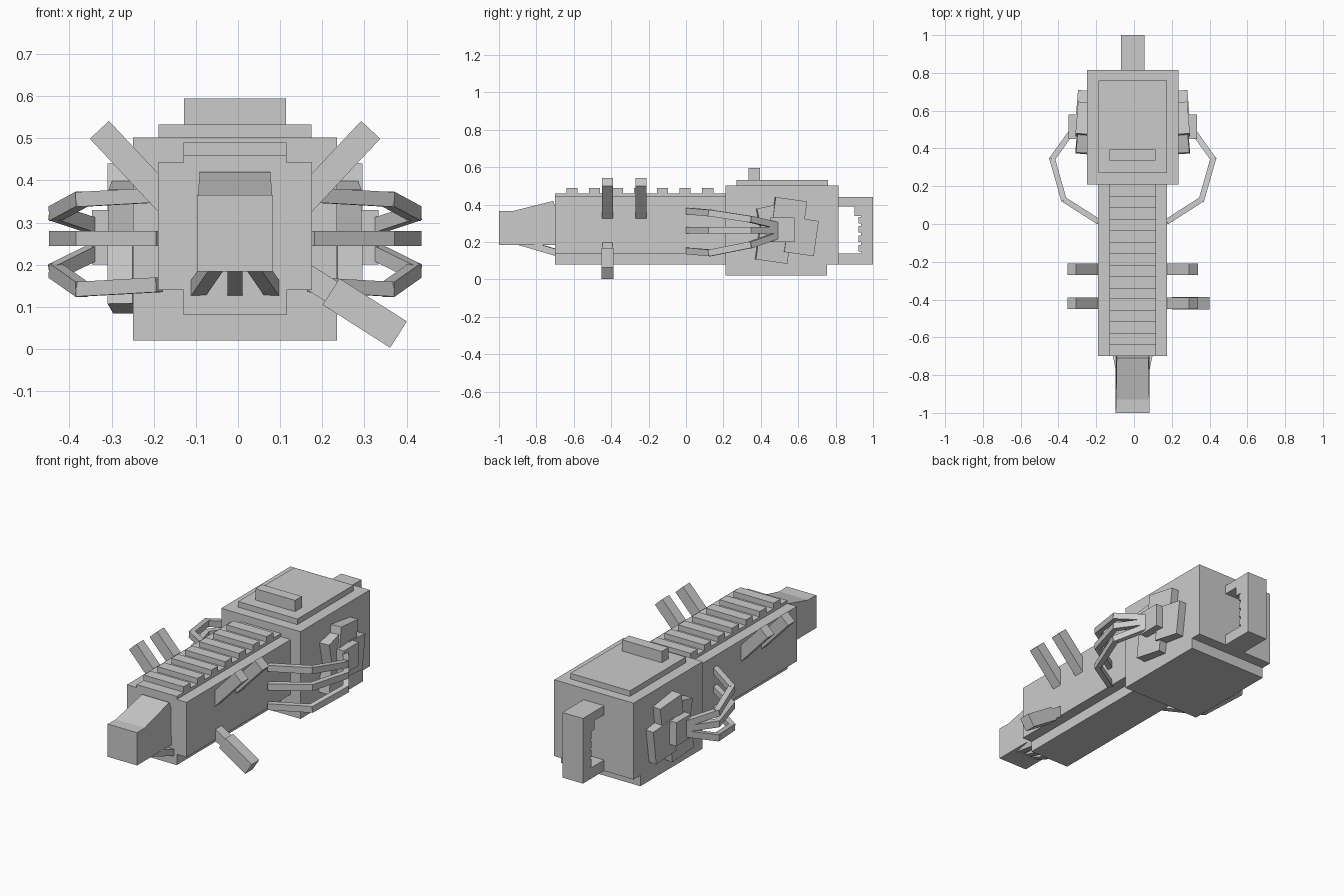
import bpy, bmesh
from mathutils import Vector, Matrix

cube = bpy.data.objects.get("Cube")
if cube:
    bpy.data.objects.remove(cube, do_unlink=True)

CX = -0.007  # the body's own centre line

grey = bpy.data.materials.new("plain_grey")
grey.use_nodes = True
grey.diffuse_color = (0.6, 0.6, 0.6, 1)
grey.node_tree.nodes["Principled BSDF"].inputs["Base Color"].default_value = (0.6, 0.6, 0.6, 1)


def finish(name, bm):
    bmesh.ops.recalc_face_normals(bm, faces=bm.faces)
    mesh = bpy.data.meshes.new(name)
    bm.to_mesh(mesh)
    bm.free()
    mesh.materials.append(grey)
    obj = bpy.data.objects.new(name, mesh)
    bpy.context.collection.objects.link(obj)
    return obj


def block(name, size, centre, rotation=None):
    bm = bmesh.new()
    bmesh.ops.create_cube(bm, size=1)
    bmesh.ops.scale(bm, vec=size, verts=bm.verts)
    turn = rotation or Matrix.Identity(4)
    bmesh.ops.transform(bm, matrix=Matrix.Translation(centre) @ turn, verts=bm.verts)
    return finish(name, bm)


def slab(name, width, y, z):
    """Box centred on the body line, given by its y and z ranges."""
    return block(name, (width, y[1] - y[0], z[1] - z[0]),
                 (CX, sum(y) / 2, sum(z) / 2))


def bar(name, start, end, width, height, extra=0.0):
    """Square bar running from start to end."""
    start, end = Vector(start), Vector(end)
    run = end - start
    turn = run.to_track_quat('X', 'Z').to_matrix().to_4x4()
    return block(name, (run.length + extra, width, height), (start + end) / 2, turn)


def extrude_profile(name, profile, half_widths):
    """Side profile in y and z, with a half width for each point."""
    bm = bmesh.new()
    rings = [[bm.verts.new((CX + s * w, y, z)) for (y, z), w in zip(profile, half_widths)]
             for s in (-1, 1)]
    for ring in rings:
        bm.faces.new(ring)
    n = len(profile)
    for i in range(n):
        j = (i + 1) % n
        bm.faces.new((rings[0][i], rings[0][j], rings[1][j], rings[1][i]))
    return finish(name, bm)


# Long front body with its raised spine and keel
slab("front_body", 0.365, (-0.70, 0.22), (0.14, 0.443))
slab("body_spine", 0.245, (-0.70, 0.22), (0.08, 0.46))
for i in range(7):
    y = -0.64 + i * 0.121
    slab("spine_rib", 0.245, (y, y + 0.06), (0.45, 0.49))

# Rear housing, stepped at its lower back edge
slab("rear_housing", 0.485, (0.21, 0.815), (0.08, 0.502))
slab("housing_base", 0.485, (0.21, 0.755), (0.02, 0.08))
slab("top_plate", 0.363, (0.27, 0.76), (0.50, 0.533))
slab("rear_sight", 0.243, (0.335, 0.395), (0.53, 0.595))

# Rear handle with finger ridges
slab("handle_top", 0.125, (0.81, 1.0), (0.39, 0.44))
slab("handle_bottom", 0.125, (0.81, 1.0), (0.08, 0.14))
slab("handle_grip", 0.125, (0.935, 1.0), (0.13, 0.40))
slab("handle_trigger", 0.125, (0.90, 0.94), (0.34, 0.40))
for i in range(4):
    z = 0.15 + i * 0.05
    slab("grip_ridge", 0.125, (0.923, 0.94), (z, z + 0.035))

# Muzzle with a sloped upper part and three struts underneath
extrude_profile("muzzle",
                [(-1, 0.184), (-1, 0.365), (-0.93, 0.365), (-0.71, 0.42),
                 (-0.69, 0.36), (-0.69, 0.184)],
                [0.09, 0.09, 0.088, 0.084, 0.088, 0.09])
for k in (-1, 0, 1):
    bar("muzzle_strut", (CX + 0.045 * k, -0.90, 0.205), (CX + 0.09 * k, -0.68, 0.14),
        0.036, 0.036)

for side in (-1, 1):
    def at(x, y, z):
        return (CX + side * x, y, z)

    # Slanted fins on the upper flanks
    for y in (-0.24, -0.42):
        bar("flank_fin", at(0.13, y, 0.315), at(0.322, y, 0.52), 0.06, 0.062)

    # Claw: palm, tilted pads and three jointed fingers
    block("palm", (0.12, 0.13, 0.13), at(0.28, 0.515, 0.265))
    pads = [(0.55, 0.345, 0.17, 0.17, -8), (0.615, 0.23, 0.16, 0.19, -8),
            (0.465, 0.165, 0.17, 0.14, -8), (0.44, 0.32, 0.10, 0.14, 12)]
    for y, z, length, height, angle in pads:
        turn = (Matrix.Rotation(angle * 0.01745, 4, 'X')
                @ Matrix.Rotation(side * 0.08, 4, 'Z'))
        block("side_pad", (0.06, length, height), at(0.266, y, z), turn)
    for heights in ((0.365, 0.355, 0.322, 0.285), (0.262,) * 4,
                    (0.152, 0.142, 0.185, 0.24)):
        plan = ((0.185, 0.015), (0.365, 0.13), (0.426, 0.345), (0.315, 0.50))
        points = [at(x, y, z) for (x, y), z in zip(plan, heights)]
        for a, b in zip(points, points[1:]):
            bar("finger_segment", a, b, 0.03, 0.035, 0.012)

# Single lower grip on the left flank
bar("grip_stub", (0.12, -0.42, 0.20), (0.24, -0.42, 0.125), 0.055, 0.055)
bar("lower_grip", (0.221, -0.42, 0.136), (0.381, -0.42, 0.034), 0.065, 0.074)
